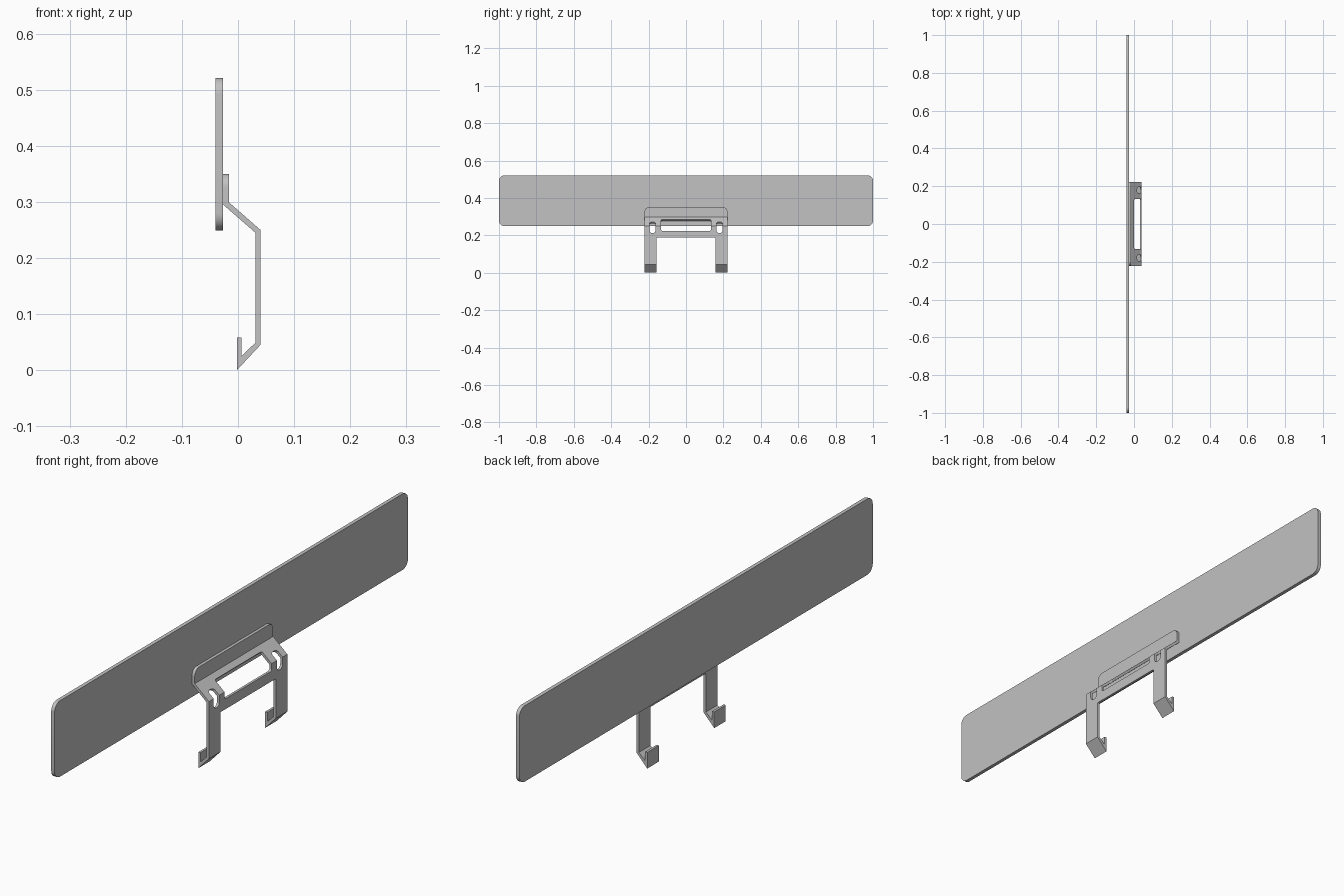
import bpy, bmesh
from math import cos, sin, pi
from mathutils import Vector

if "Cube" in bpy.data.objects:
    bpy.data.objects.remove(bpy.data.objects["Cube"], do_unlink=True)

# Single grey material
grey = bpy.data.materials.new("light_grey")
grey.use_nodes = True
grey.diffuse_color = (0.54, 0.54, 0.54, 1)
grey.node_tree.nodes["Principled BSDF"].inputs["Base Color"].default_value = grey.diffuse_color


def extrude(name, points, offset):
    """Solid made by sweeping a closed outline along an offset."""
    bm = bmesh.new()
    face = bm.faces.new([bm.verts.new(p) for p in points])
    swept = bmesh.ops.extrude_face_region(bm, geom=[face])["geom"]
    verts = [g for g in swept if isinstance(g, bmesh.types.BMVert)]
    bmesh.ops.translate(bm, verts=verts, vec=Vector(offset))
    bmesh.ops.recalc_face_normals(bm, faces=bm.faces)
    mesh = bpy.data.meshes.new(name)
    bm.to_mesh(mesh)
    bm.free()
    mesh.materials.append(grey)
    obj = bpy.data.objects.new(name, mesh)
    bpy.context.collection.objects.link(obj)
    return obj


def rounded_slab(name, x0, x1, y0, y1, z0, z1, radius, steps=8):
    """Slab facing x with rounded corners."""
    corners = [(y1, z1, -1, -1), (y0, z1, 1, -1), (y0, z0, 1, 1), (y1, z0, -1, 1)]
    points = []
    for i, (y, z, sy, sz) in enumerate(corners):
        for k in range(steps + 1):
            a = (i + k / steps) * pi / 2
            points.append((x0, y + radius * (sy + cos(a)), z + radius * (sz + sin(a))))
    return extrude(name, points, (x1 - x0, 0, 0))


def tilt_top(cutter, surface_x):
    """Lean the top of a cutter so it meets the sloping sheet squarely."""
    for v in cutter.data.vertices:
        if v.co.z > 0.24:
            v.co.z += 1.09 * (v.co.x - surface_x)


def cut(obj, cutter, operation="DIFFERENCE"):
    mod = obj.modifiers.new("cut", "BOOLEAN")
    mod.operation, mod.solver, mod.object = operation, "EXACT", cutter
    bpy.context.view_layer.objects.active = obj
    bpy.ops.object.modifier_apply(modifier=mod.name)
    bpy.data.objects.remove(cutter, do_unlink=True)


# Long flat panel with rounded corners
panel = rounded_slab("panel", -0.04, -0.0265, -1, 1, 0.249, 0.521, 0.03)

# Bent sheet bracket: flange, slope, upright, hook
HALF = 0.222
profile = [(-0.0265, 0.35), (-0.0265, 0.295), (0.031, 0.245), (0.031, 0.049),
           (0.0065, 0.025), (0.0065, 0.058), (-0.002, 0.058), (-0.002, 0),
           (0.04, 0.045), (0.04, 0.25), (-0.016, 0.299), (-0.016, 0.35)]
bracket = extrude("bracket", [(x, -HALF - 0.02, z) for x, z in profile],
                  (0, 2 * HALF + 0.04, 0))

# Rounded flange corners, then the opening between the two legs
cut(bracket, rounded_slab("outline", -0.1, 0.1, -HALF, HALF, -0.2, 0.35, 0.024), "INTERSECT")
cut(bracket, rounded_slab("leg_gap", -0.1, 0.1, -0.157, 0.157, -0.2, 0.187, 0.004))

# Wide slot across the bend
slot = rounded_slab("wide_slot", -0.02, 0.06, -0.133, 0.133, 0.224, 0.284, 0.008)
tilt_top(slot, 0.001)
cut(bracket, slot)

# Small round-ended slot above each leg
for side in (-1, 1):
    y = side * 0.179
    hole = rounded_slab("small_slot", -0.01, 0.06, y - 0.016, y + 0.016, 0.211, 0.271, 0.0155)
    tilt_top(hole, 0.0155)
    cut(bracket, hole)

# Smooth the rounded corners, keep the folds crisp
for obj in (panel, bracket):
    bpy.ops.object.select_all(action="DESELECT")
    obj.select_set(True)
    bpy.context.view_layer.objects.active = obj
    bpy.ops.object.shade_smooth_by_angle(angle=0.5)
